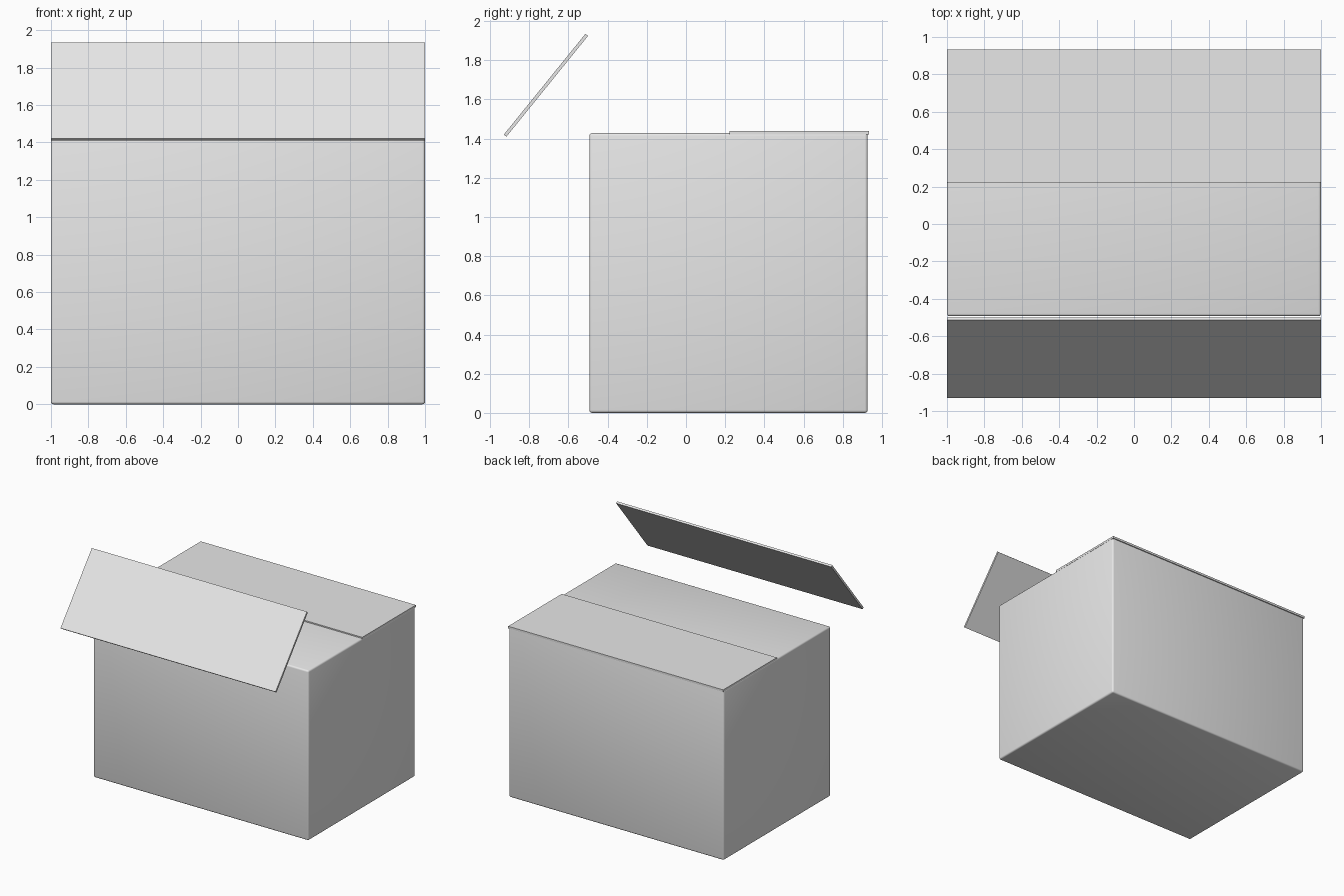
import bpy
from math import radians

cube = bpy.data.objects.get("Cube")
if cube:
    bpy.data.objects.remove(cube, do_unlink=True)

grey = bpy.data.materials.new("light_grey")
grey.use_nodes = True
colour = (0.8, 0.8, 0.8, 1)
grey.diffuse_color = colour
grey.node_tree.nodes["Principled BSDF"].inputs["Base Color"].default_value = colour


def slab(name, centre, size, tilt=0):
    """Box of the given size, tilted about x."""
    bpy.ops.mesh.primitive_cube_add(size=1, location=centre)
    ob = bpy.context.object
    ob.name = name
    ob.scale = size
    bpy.ops.object.transform_apply(location=False, rotation=False, scale=True)
    ob.rotation_euler.x = radians(tilt)
    ob.data.materials.append(grey)
    return ob


# Closed carton body with small softened edges, shaded smooth
body = slab("carton_body", (0, 0.217, 0.714), (2, 1.42, 1.428))
bevel = body.modifiers.new("soft_edges", "BEVEL")
bevel.width = 0.014
bevel.segments = 3
bpy.ops.object.shade_smooth()

# Rear flap lying shut, front flap raised clear of the body
slab("rear_flap", (0, 0.578, 1.429), (2, 0.712, 0.018))
slab("front_flap", (0, -0.715, 1.672), (2, 0.662, 0.017), 51)
